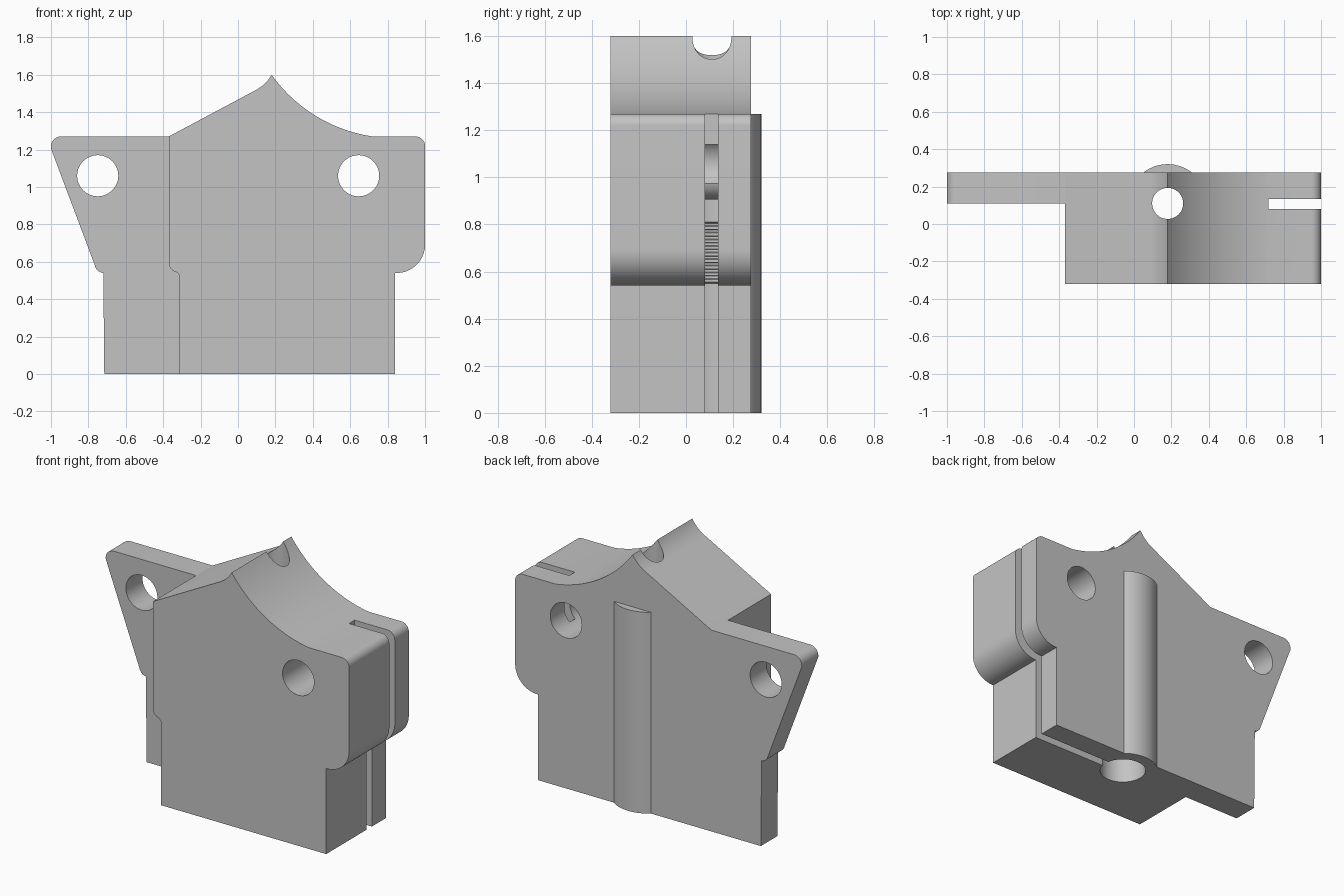
import bpy, bmesh, math

if "Cube" in bpy.data.objects:
    bpy.data.objects.remove(bpy.data.objects["Cube"], do_unlink=True)

grey = bpy.data.materials.new("plain_grey")
grey.use_nodes = True
grey.diffuse_color = (0.55, 0.55, 0.55, 1)
grey.node_tree.nodes["Principled BSDF"].inputs["Base Color"].default_value = grey.diffuse_color

FRONT, BACK = -0.32, 0.275      # block depth
STEP = 0.11                     # front of the thin wing, also the bore axis
AXIS_X = 0.18


def arc(a, b, c, n=16):
    """Points on the circle through three points, from a to c."""
    a, b, c = complex(*a), complex(*b), complex(*c)
    w = (c - a) / (b - a)
    o = a - (a - b) * (w - abs(w) ** 2) / (2j * w.imag)
    turn = (c - o) / (a - o)
    sweep = math.atan2(turn.imag, turn.real)
    pts = []
    for i in range(n + 1):
        t = sweep * i / n
        p = o + (a - o) * complex(math.cos(t), math.sin(t))
        pts.append((p.real, p.imag))
    return pts


def finish(name, bm):
    bmesh.ops.recalc_face_normals(bm, faces=bm.faces)
    mesh = bpy.data.meshes.new(name)
    bm.to_mesh(mesh)
    bm.free()
    mesh.materials.append(grey)
    obj = bpy.data.objects.new(name, mesh)
    bpy.context.collection.objects.link(obj)
    return obj


def extrude(name, profile, y0, y1):
    """Solid from an x-z outline between two depths."""
    bm = bmesh.new()
    face = bm.faces.new([bm.verts.new((x, y0, z)) for x, z in profile])
    new = bmesh.ops.extrude_face_region(bm, geom=[face])["geom"]
    bmesh.ops.translate(bm, vec=(0, y1 - y0, 0),
                        verts=[v for v in new if isinstance(v, bmesh.types.BMVert)])
    return finish(name, bm)


def lathe(name, profile, sides=64):
    """Solid turned about the vertical bore axis from (radius, z) points."""
    bm = bmesh.new()
    rings = []
    for r, z in profile:
        rings.append([bm.verts.new((AXIS_X + r * math.cos(i * math.tau / sides),
                                    STEP + r * math.sin(i * math.tau / sides), z))
                      for i in range(sides)])
    for low, high in zip(rings, rings[1:]):
        for i in range(sides):
            j = (i + 1) % sides
            bm.faces.new((low[i], low[j], high[j], high[i]))
    bm.faces.new(rings[0])
    bm.faces.new(rings[-1])
    return finish(name, bm)


def combine(target, tool, operation):
    mod = target.modifiers.new(operation, "BOOLEAN")
    mod.operation, mod.solver, mod.object = operation, "EXACT", tool
    bpy.context.view_layer.objects.active = target
    bpy.ops.object.modifier_apply(modifier=mod.name)
    bpy.data.objects.remove(tool, do_unlink=True)


# Whole outline: foot, rounded shoulder, curved peak and slanted wing
outline = [(-0.715, 0), (0.84, 0), (0.84, 0.54)]
outline += arc((0.845, 0.54), (0.958, 0.587), (1, 0.70))
outline += arc((1, 1.22), (0.985, 1.255), (0.95, 1.27))
outline += arc((0.72, 1.27), (0.40, 1.39), (AXIS_X, 1.60), 32)
outline += arc((AXIS_X, 1.60), (0.14, 1.55), (0.08, 1.51))[1:]
outline += [(-0.37, 1.27)]
outline += arc((-0.95, 1.27), (-0.988, 1.25), (-1, 1.205))
outline += arc((-0.765, 0.58), (-0.75, 0.553), (-0.72, 0.54))
body = extrude("bracket_body", outline, FRONT, BACK)

# Round boss swelling out of the back
combine(body, lathe("back_boss", [(0.21, 0), (0.21, 1.27)]), "UNION")

# Cut away the front left so only the thin wing remains
left = [(-1.2, -0.1), (-0.315, -0.1), (-0.315, 0.53), (-0.325, 0.543)]
left += arc((-0.33, 0.545), (-0.358, 0.562), (-0.37, 0.60), 8)
left += [(-0.37, 1.5), (-1.2, 1.5)]
combine(body, extrude("wing_cutter", left, -0.6, STEP), "DIFFERENCE")

# Two bolt holes, front to back
for x in (-0.75, 0.645):
    ring = [(x + 0.11 * math.cos(i * math.tau / 48), 1.06 + 0.11 * math.sin(i * math.tau / 48))
            for i in range(48)]
    combine(body, extrude("bolt_hole_cutter", ring, -0.6, 0.6), "DIFFERENCE")

# Vertical bore: wide below, ribbed socket, narrow above
bore = [(0.137, -0.1), (0.137, 0.55)]
for i in range(9):
    z = 0.555 + i * 0.028
    bore += [(0.122, z), (0.122, z + 0.012), (0.135, z + 0.016), (0.135, z + 0.026)]
bore += [(0.122, 0.81), (0.122, 0.905), (0.083, 0.93), (0.083, 1.8)]
combine(body, lathe("bore_cutter", bore), "DIFFERENCE")

# Narrow clamping slot from the side into the bore
slot = [(AXIS_X, -0.1), (1.2, -0.1), (1.2, 1.5), (0.72, 1.5)]
slot += arc((0.72, 1.0), (0.692, 0.933), (0.625, 0.905))
slot += [(AXIS_X, 0.905)]
combine(body, extrude("slot_cutter", slot, 0.08, 0.135), "DIFFERENCE")

# Smooth curves, sharp edges
bpy.ops.object.select_all(action="DESELECT")
body.select_set(True)
bpy.context.view_layer.objects.active = body
bpy.ops.object.shade_smooth_by_angle(angle=math.radians(25))
